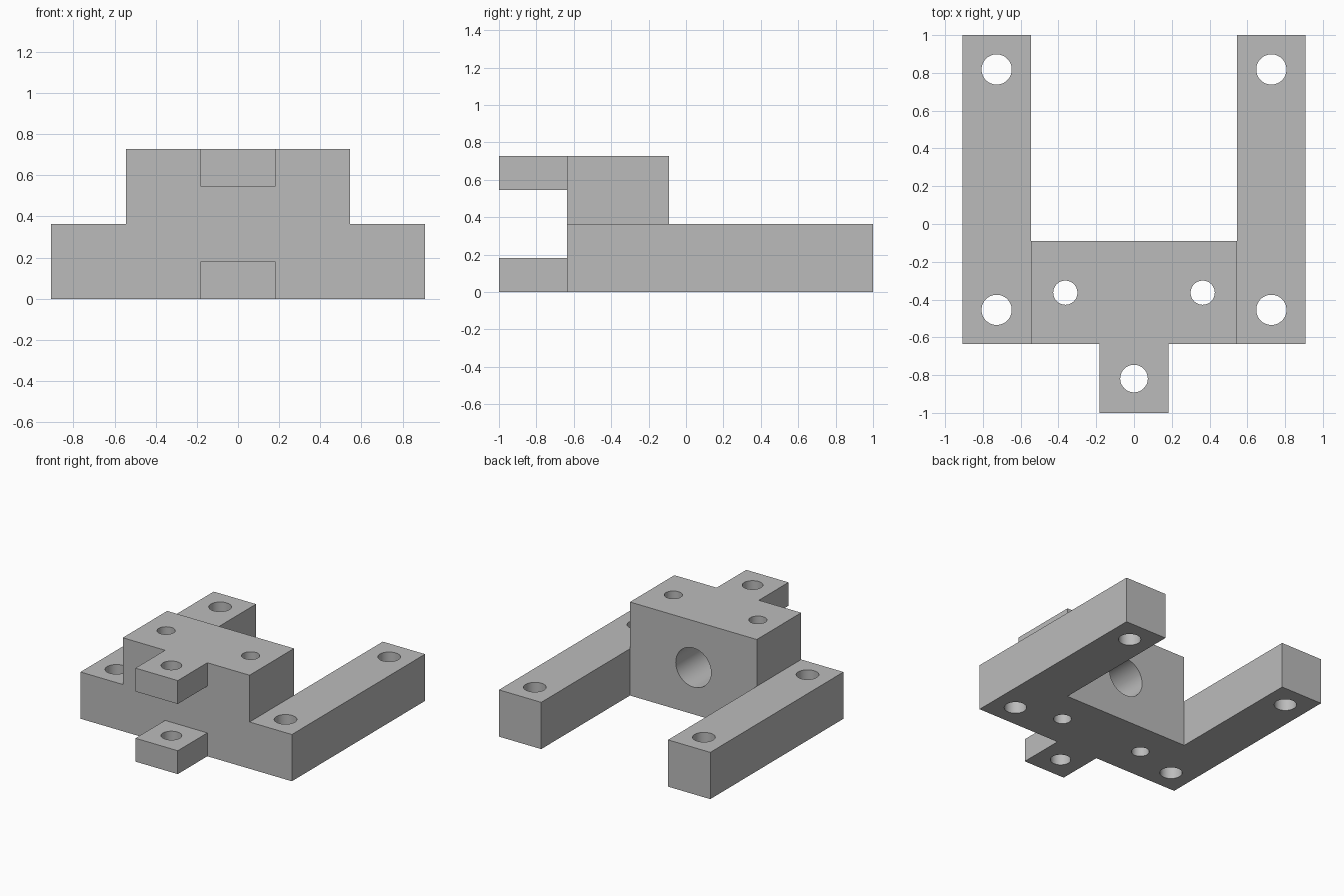
import bpy
import bmesh
from mathutils import Matrix, Vector

U = 2 / 11  # module: every main dimension is a multiple of it

default = bpy.data.objects.get("Cube")
if default:
    bpy.data.objects.remove(default, do_unlink=True)

grey = bpy.data.materials.new("plain grey")
grey.use_nodes = True
grey.diffuse_color = (0.5, 0.5, 0.5, 1)
grey.node_tree.nodes["Principled BSDF"].inputs["Base Color"].default_value = (0.5, 0.5, 0.5, 1)


def finish(name, bm):
    bmesh.ops.recalc_face_normals(bm, faces=bm.faces)
    mesh = bpy.data.meshes.new(name)
    bm.to_mesh(mesh)
    bm.free()
    mesh.materials.append(grey)
    obj = bpy.data.objects.new(name, mesh)
    bpy.context.collection.objects.link(obj)
    return obj


def prism(name, outline, z0, z1):
    """Extrude a flat outline (in modules) between two heights."""
    bm = bmesh.new()
    face = bm.faces.new([bm.verts.new((x * U, y * U, z0 * U)) for x, y in outline])
    top = bmesh.ops.extrude_face_region(bm, geom=[face])["geom"]
    verts = [v for v in top if isinstance(v, bmesh.types.BMVert)]
    bmesh.ops.translate(bm, verts=verts, vec=(0, 0, (z1 - z0) * U))
    return finish(name, bm)


def box(name, x, y0, y1, z0, z1):
    return prism(name, [(-x, y0), (x, y0), (x, y1), (-x, y1)], z0, z1)


def rod(name, radius, start, end):
    """Round cutter between two points given in modules."""
    a, b = Vector(start) * U, Vector(end) * U
    turn = (b - a).to_track_quat('Z', 'Y').to_matrix().to_4x4()
    bm = bmesh.new()
    bmesh.ops.create_cone(bm, cap_ends=True, segments=64, radius1=radius,
                          radius2=radius, depth=(b - a).length,
                          matrix=Matrix.Translation((a + b) / 2) @ turn)
    return finish(name, bm)


def combine(target, other, operation):
    other.hide_render = True
    mod = target.modifiers.new(operation.lower(), 'BOOLEAN')
    mod.operation, mod.solver, mod.object = operation, 'EXACT', other
    bpy.context.view_layer.objects.active = target
    bpy.ops.object.modifier_apply(modifier=mod.name)
    bpy.data.objects.remove(other, do_unlink=True)


# U-shaped base with two long arms
half = [(0, -3.5), (5, -3.5), (5, 5.5), (3, 5.5), (3, -0.5)]
outline = half[1:] + [(-x, y) for x, y in reversed(half[1:])]
bracket = prism("bracket", outline, 0, 2)

# Raised centre block and the two front lugs
combine(bracket, box("centre_block", 3, -3.5, -0.5, 0, 4), 'UNION')
for z in (0, 3):
    combine(bracket, box("front_lug", 1, -5.5, -3.5, z, z + 1), 'UNION')

# Merge coplanar faces left by the unions
bm = bmesh.new()
bm.from_mesh(bracket.data)
bmesh.ops.remove_doubles(bm, verts=bm.verts, dist=1e-5)
bmesh.ops.dissolve_limit(bm, angle_limit=0.01, verts=bm.verts, edges=bm.edges)
bm.to_mesh(bracket.data)
bm.free()

# Vertical through holes: arms, block and lugs
holes = [(0, -4.5, 0.073)]
for side in (-1, 1):
    holes += [(side * 4, 4.5, 0.08), (side * 4, -2.5, 0.08), (side * 2, -2, 0.064)]
for x, y, radius in holes:
    combine(bracket, rod("hole_cutter", radius, (x, y, -1), (x, y, 5)), 'DIFFERENCE')

# Blind bore in the back of the block
combine(bracket, rod("bore_cutter", 0.152, (0, 1, 2), (0, -2.5, 2)), 'DIFFERENCE')

# Smooth hole walls, crisp edges
bpy.ops.object.select_all(action='DESELECT')
bracket.select_set(True)
bpy.context.view_layer.objects.active = bracket
bpy.ops.object.shade_smooth_by_angle(angle=0.5)
